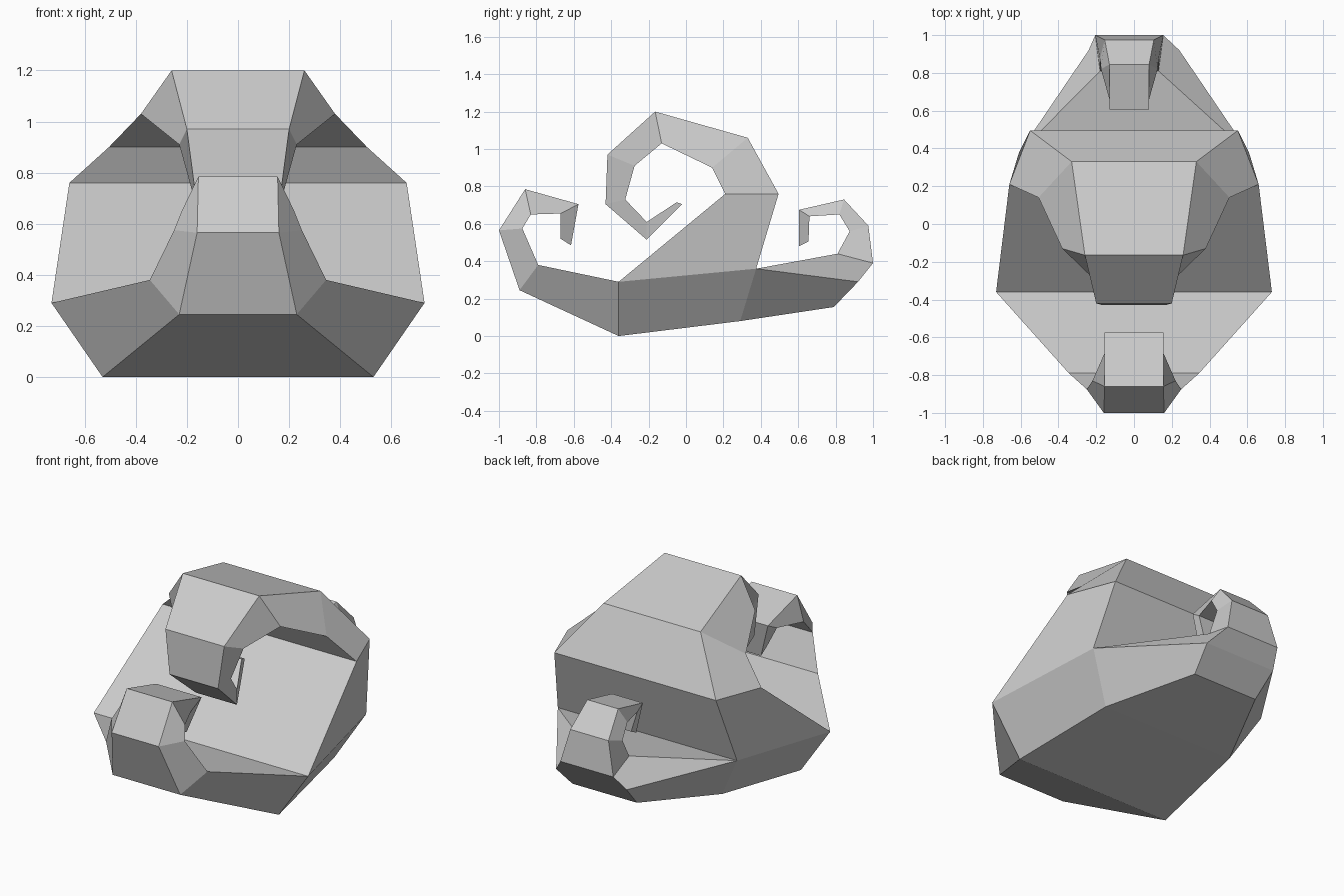
import bpy, bmesh

if "Cube" in bpy.data.objects:
    bpy.data.objects.remove(bpy.data.objects["Cube"])

bm = bmesh.new()


def pair(y, z, half, shift=0.0):
    """Left and right vertex at one profile point."""
    return [bm.verts.new((shift + s * half, y, z)) for s in (-1, 1)]


def bridge(a, b):
    """Quad across the width between two left/right pairs."""
    bm.faces.new((a[0], a[1], b[1], b[0]))


def curl(outer, inner, sections, shift=0.0):
    """Extrude a four-sided curl through (outer, inner) sections and cap its tip."""
    for o, i in sections:
        new_o, new_i = pair(*o, shift), pair(*i, shift)
        bridge(outer, new_o)
        bridge(inner, new_i)
        for s in (0, 1):
            bm.faces.new((outer[s], new_o[s], new_i[s], inner[s]))
        outer, inner = new_o, new_i
    bridge(outer, inner)


# Base hull: lower and upper pairs at front, middle and back
front_low, front_top = pair(-0.36, 0.0, 0.53), pair(-0.36, 0.29, 0.73)
mid_low, mid_top = pair(0.29, 0.08, 0.45), pair(0.375, 0.36, 0.61)
back_low, back_top = pair(0.79, 0.155, 0.22), pair(0.92, 0.29, 0.24)
bridge(front_low, mid_low)
bridge(mid_low, back_low)
bridge(back_low, back_top)
for s in (0, 1):
    bm.faces.new((front_low[s], front_top[s], mid_top[s], mid_low[s]))
    bm.faces.new((mid_low[s], mid_top[s], back_top[s], back_low[s]))

# Front curl: (y, z, half width) for outer and inner edge
curl(front_low, front_top, [
    ((-0.89, 0.245, 0.23), (-0.79, 0.38, 0.345)),
    ((-1.0, 0.565, 0.16), (-0.875, 0.575, 0.25)),
    ((-0.86, 0.785, 0.155), (-0.83, 0.65, 0.22)),
    ((-0.575, 0.705, 0.155), (-0.67, 0.655, 0.15)),
    ((-0.615, 0.485, 0.08), (-0.67, 0.52, 0.08)),
])

# Large upper curl
curl(mid_top, front_top, [
    ((0.495, 0.76, 0.55), (0.21, 0.76, 0.66)),
    ((0.33, 1.06, 0.33), (0.14, 0.90, 0.505)),
    ((-0.165, 1.2, 0.26), (-0.13, 1.03, 0.38)),
    ((-0.42, 0.97, 0.20), (-0.275, 0.91, 0.23)),
    ((-0.43, 0.705, 0.165), (-0.325, 0.73, 0.18)),
    ((-0.21, 0.515, 0.14), (-0.21, 0.61, 0.14)),
    ((-0.02, 0.705, 0.06), (-0.05, 0.715, 0.06)),
])

# Back curl, slightly off centre
curl(back_top, mid_top, [
    ((1.0, 0.39, 0.18), (0.81, 0.44, 0.155)),
    ((0.975, 0.59, 0.13), (0.875, 0.56, 0.155)),
    ((0.845, 0.73, 0.105), (0.82, 0.65, 0.15)),
    ((0.605, 0.675, 0.105), (0.66, 0.64, 0.105)),
    ((0.605, 0.48, 0.06), (0.655, 0.505, 0.06)),
], shift=-0.025)

bmesh.ops.recalc_face_normals(bm, faces=bm.faces)
mesh = bpy.data.meshes.new("curled_body")
bm.to_mesh(mesh)
bm.free()
bpy.context.collection.objects.link(bpy.data.objects.new("curled_body", mesh))
